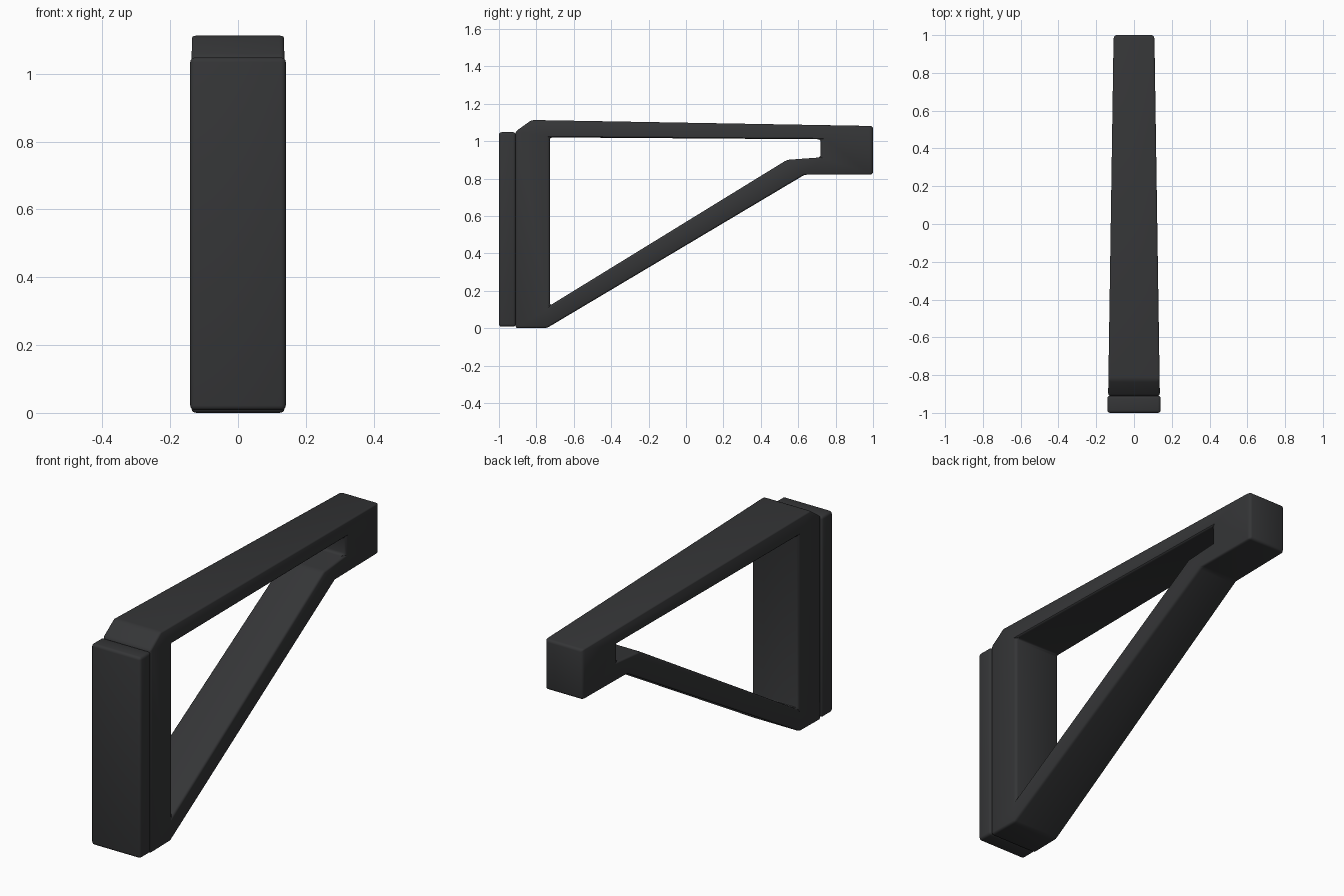
import bpy, bmesh

if "Cube" in bpy.data.objects:
    bpy.data.objects.remove(bpy.data.objects["Cube"])

mat = bpy.data.materials.new("dark_plastic")
mat.diffuse_color = (0.035, 0.036, 0.038, 1)
mat.use_nodes = True
mat.node_tree.nodes["Principled BSDF"].inputs["Base Color"].default_value = mat.diffuse_color


def finish(name, bm, width):
    """Turn a bmesh into a softly bevelled object."""
    bmesh.ops.recalc_face_normals(bm, faces=bm.faces)
    me = bpy.data.meshes.new(name)
    bm.to_mesh(me)
    bm.free()
    ob = bpy.data.objects.new(name, me)
    bpy.context.collection.objects.link(ob)
    me.materials.append(mat)
    bev = ob.modifiers.new("bevel", 'BEVEL')
    bev.width = width
    bev.segments = 3
    bev.limit_method = 'ANGLE'
    bev.angle_limit = 0.3
    bpy.ops.object.select_all(action='DESELECT')
    bpy.context.view_layer.objects.active = ob
    ob.select_set(True)
    bpy.ops.object.modifier_apply(modifier="bevel")
    bpy.ops.object.shade_smooth_by_angle(angle=0.6)
    return ob


# triangular bracket frame: outer and inner (y, z) outlines
outer = [(-0.912, 0.004), (-0.745, 0.004), (0.635, 0.825), (1.0, 0.825),
         (1.0, 1.085), (-0.825, 1.117), (-0.912, 1.055)]
inner = [(-0.728, 0.125), (0.54, 0.904), (0.72, 0.917), (0.72, 1.014), (-0.728, 1.024)]
match = [0, 0, 1, 2, 3, 4, 4]      # inner corner facing each outer corner


def half_width(y):
    return 0.137 - 0.029 * (y + 0.912) / 1.912


bm = bmesh.new()
rings = {}
for s in (-1, 1):
    for key, pts in (("o", outer), ("i", inner)):
        rings[key, s] = [bm.verts.new((s * half_width(y), y, z)) for y, z in pts]
    o, i = rings["o", s], rings["i", s]
    for k in range(len(o)):
        n = (k + 1) % len(o)
        corners = [o[k], o[n], i[match[n]], i[match[k]]]
        bm.faces.new(list(dict.fromkeys(corners)))
for key in "oi":
    a, b = rings[key, -1], rings[key, 1]
    for k in range(len(a)):
        n = (k + 1) % len(a)
        bm.faces.new((a[k], a[n], b[n], b[k]))
finish("bracket_frame", bm, 0.014)

# mounting pad on the front of the upright
bm = bmesh.new()
bmesh.ops.create_cube(bm, size=1)
for v in bm.verts:
    v.co = (v.co.x * 0.282, -0.955 + v.co.y * 0.09, 0.532 + v.co.z * 1.04)
finish("mounting_pad", bm, 0.014)

# seat the model exactly on the ground
low = min((v.co.z for o in bpy.data.objects for v in o.data.vertices))
for o in bpy.data.objects:
    for v in o.data.vertices:
        v.co.z -= low
